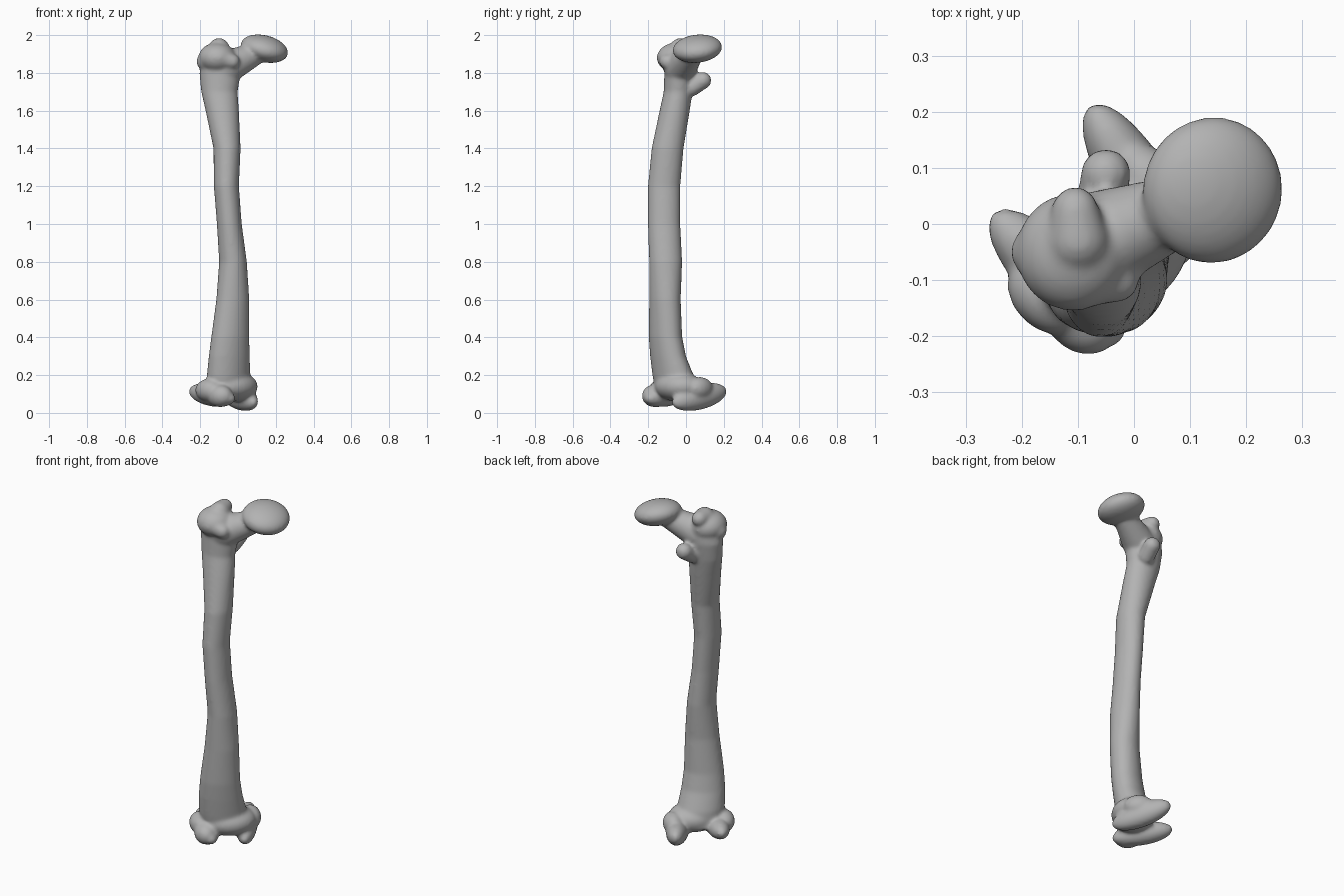
import bpy, bmesh
from math import sin, cos, pi, radians
from mathutils import Vector, Matrix, Euler

cube = bpy.data.objects.get("Cube")
if cube:
    bpy.data.objects.remove(cube)

bone = bmesh.new()
TURN = Matrix.Rotation(radians(45), 4, 'Z')  # lower end is twisted against the shaft


def blob(loc, size, rot=(0, 0, 0), frame=Matrix()):
    """Ellipsoid lump; rotation in degrees."""
    m = Matrix.LocRotScale(Vector(loc), Euler([radians(a) for a in rot]), Vector(size))
    bmesh.ops.create_uvsphere(bone, u_segments=32, v_segments=16, radius=1, matrix=frame @ m)


def link(a, ra, b, rb):
    """Tapered, rounded bar between two points."""
    part = bmesh.new()
    for p, r in ((a, ra), (b, rb)):
        bmesh.ops.create_icosphere(part, subdivisions=3, radius=r, matrix=Matrix.Translation(p))
    res = bmesh.ops.convex_hull(part, input=part.verts)
    bmesh.ops.delete(part, geom=[v for v in part.verts if not v.link_faces], context='VERTS')
    inner = [g for g in res["geom_interior"] if g.is_valid and isinstance(g, bmesh.types.BMVert)]
    bmesh.ops.delete(part, geom=inner, context='VERTS')
    mesh = bpy.data.meshes.new("link")
    part.to_mesh(mesh)
    part.free()
    bone.from_mesh(mesh)
    bpy.data.meshes.remove(mesh)


# Shaft: height, x range, y range, skew of the section
SHAFT = [
    (0.10, -.16, .06, -.16, .06, .3), (0.20, -.165, .065, -.178, .04, .3),
    (0.30, -.155, .062, -.19, .0, .3), (0.40, -.142, .06, -.197, -.02, .25),
    (0.60, -.115, .06, -.195, -.028, .15), (0.80, -.10, .047, -.195, -.02, 0),
    (1.00, -.112, .02, -.202, -.03, 0), (1.20, -.128, .005, -.202, -.03, 0),
    (1.40, -.13, .014, -.182, -.013, 0), (1.60, -.172, .005, -.14, .02, 0),
    (1.70, -.195, -.002, -.118, .035, 0), (1.80, -.205, .015, -.115, .05, 0),
    (1.88, -.19, .02, -.12, .05, 0),
]
rings = []
for z, x0, x1, y0, y1, skew in SHAFT:
    ring = []
    for i in range(32):
        t = 2 * pi * i / 32
        ring.append(bone.verts.new(((x0 + x1) / 2 + (x1 - x0) / 2 * cos(t),
                                    (y0 + y1) / 2 + (y1 - y0) / 2 * sin(t + skew), z)))
    rings.append(ring)
for low, high in zip(rings, rings[1:]):
    for i in range(32):
        j = (i + 1) % 32
        bone.faces.new((low[i], low[j], high[j], high[i]))
bone.faces.new(rings[0][::-1])
bone.faces.new(rings[-1])

# Ball head and neck
blob((.14, .06, 1.928), (.128, .132, .07), (6, 14, 0))
link((-.06, -.03, 1.83), .09, (.09, .03, 1.9), .06)

# Large upper knob with its peak, outer corner and front ridge
blob((-.11, -.05, 1.88), (.1, .105, .08))
link((-.1, -.03, 1.93), .055, (-.105, .025, 1.94), .042)
link((-.17, -.05, 1.86), .05, (-.1, -.1, 1.88), .055)
link((-.1, -.1, 1.88), .05, (-.03, -.1, 1.86), .04)

# Small rear knob
link((-.06, .03, 1.72), .045, (-.05, .09, 1.76), .045)

# Lower end: core, two rockers, side knobs
blob((-.045, -.015, .14), (.14, .11, .08), frame=TURN)
blob((-.165, .03, .095), (.062, .165, .06), (8, 0, 0), TURN)
blob((.055, .045, .085), (.06, .17, .068), (12, 0, -14), TURN)
blob((-.185, -.05, .09), (.06, .075, .06), frame=TURN)
blob((-.2, .02, .12), (.06, .08, .06), frame=TURN)
blob((.075, .03, .13), (.055, .08, .06), frame=TURN)

mesh = bpy.data.meshes.new("thigh_bone")
bone.to_mesh(mesh)
bone.free()
obj = bpy.data.objects.new("thigh_bone", mesh)
bpy.context.collection.objects.link(obj)

# Fuse the parts and soften the joins
fuse = obj.modifiers.new("Fuse", 'REMESH')
fuse.mode = 'VOXEL'
fuse.voxel_size = 0.009
fuse.use_smooth_shade = True
soft = obj.modifiers.new("Soften", 'SMOOTH')
soft.factor = 0.5
soft.iterations = 10

# Bone grey
mat = bpy.data.materials.new("bone_grey")
mat.use_nodes = True
colour = (0.45, 0.45, 0.45, 1)
mat.diffuse_color = colour
mat.node_tree.nodes["Principled BSDF"].inputs["Base Color"].default_value = colour
mesh.materials.append(mat)
for p in mesh.polygons:
    p.use_smooth = True
